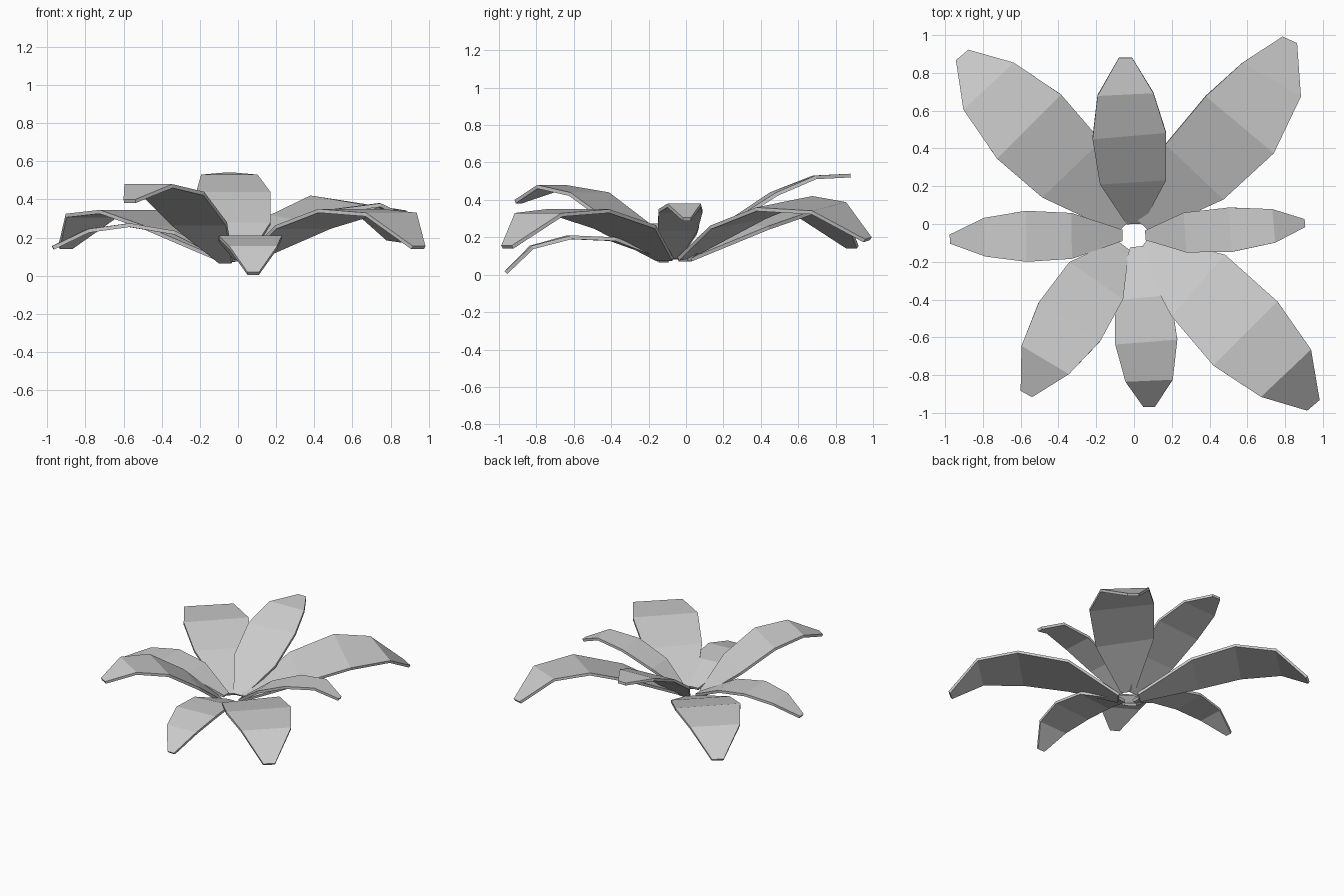
import bpy
from mathutils import Vector

# Shared outline: width share at base, three folds and blunt tip
OUTLINE = (0.22, 0.90, 1.0, 0.76, 0.18)
THICKNESS = 0.02


def leaf(name, width, path, roll=0.0):
    """Folded strip along a path; roll lifts the left edge over the right."""
    pts = [Vector(p) for p in path]
    verts = []
    for i, p in enumerate(pts):
        t = pts[min(i + 1, len(pts) - 1)] - pts[max(i - 1, 0)]
        side = Vector((-t.y, t.x, 0)).normalized()
        side.z = roll
        half = width * OUTLINE[i] / 2
        verts += [p + side * half, p - side * half]
    faces = [(2 * i, 2 * i + 1, 2 * i + 3, 2 * i + 2) for i in range(len(pts) - 1)]
    mesh = bpy.data.meshes.new(name)
    mesh.from_pydata([tuple(v) for v in verts], [], faces)
    obj = bpy.data.objects.new(name, mesh)
    bpy.context.collection.objects.link(obj)
    solid = obj.modifiers.new("thickness", 'SOLIDIFY')
    solid.thickness = THICKNESS
    solid.offset = -1
    return obj


# Large diagonal leaves
leaf("back_right_leaf", 0.47, [(0.05, -0.01, 0.10), (0.32, 0.275, 0.29),
     (0.56, 0.525, 0.39), (0.73, 0.765, 0.365), (0.825, 0.975, 0.195)], 0.13)
leaf("front_right_leaf", 0.48, [(0.05, -0.11, 0.09), (0.34, -0.325, 0.265),
     (0.59, -0.58, 0.35), (0.805, -0.79, 0.33), (0.95, -0.96, 0.155)])
leaf("back_left_leaf", 0.48, [(-0.05, -0.01, 0.09), (-0.33, 0.29, 0.26),
     (-0.555, 0.515, 0.345), (-0.77, 0.73, 0.325), (-0.91, 0.895, 0.155)])
leaf("front_left_leaf", 0.385, [(-0.06, -0.11, 0.08), (-0.20, -0.30, 0.28),
     (-0.34, -0.515, 0.44), (-0.47, -0.72, 0.48), (-0.57, -0.90, 0.40)])

# Upright back leaf and drooping front leaf
leaf("back_leaf", 0.39, [(0.005, 0.0, 0.09), (-0.005, 0.22, 0.28),
     (-0.025, 0.465, 0.44), (-0.045, 0.685, 0.53), (-0.045, 0.88, 0.54)])
leaf("front_leaf", 0.33, [(0.015, -0.12, 0.10), (0.045, -0.39, 0.20),
     (0.065, -0.625, 0.21), (0.08, -0.83, 0.155), (0.08, -0.97, 0.018)])

# Narrow side leaves
leaf("left_leaf", 0.27, [(-0.06, -0.06, 0.10), (-0.33, -0.063, 0.235),
     (-0.57, -0.065, 0.275), (-0.79, -0.07, 0.245), (-0.975, -0.08, 0.155)])
leaf("right_leaf", 0.235, [(0.06, -0.06, 0.10), (0.27, -0.045, 0.25),
     (0.51, -0.03, 0.35), (0.74, -0.01, 0.38), (0.905, 0.005, 0.305)])
